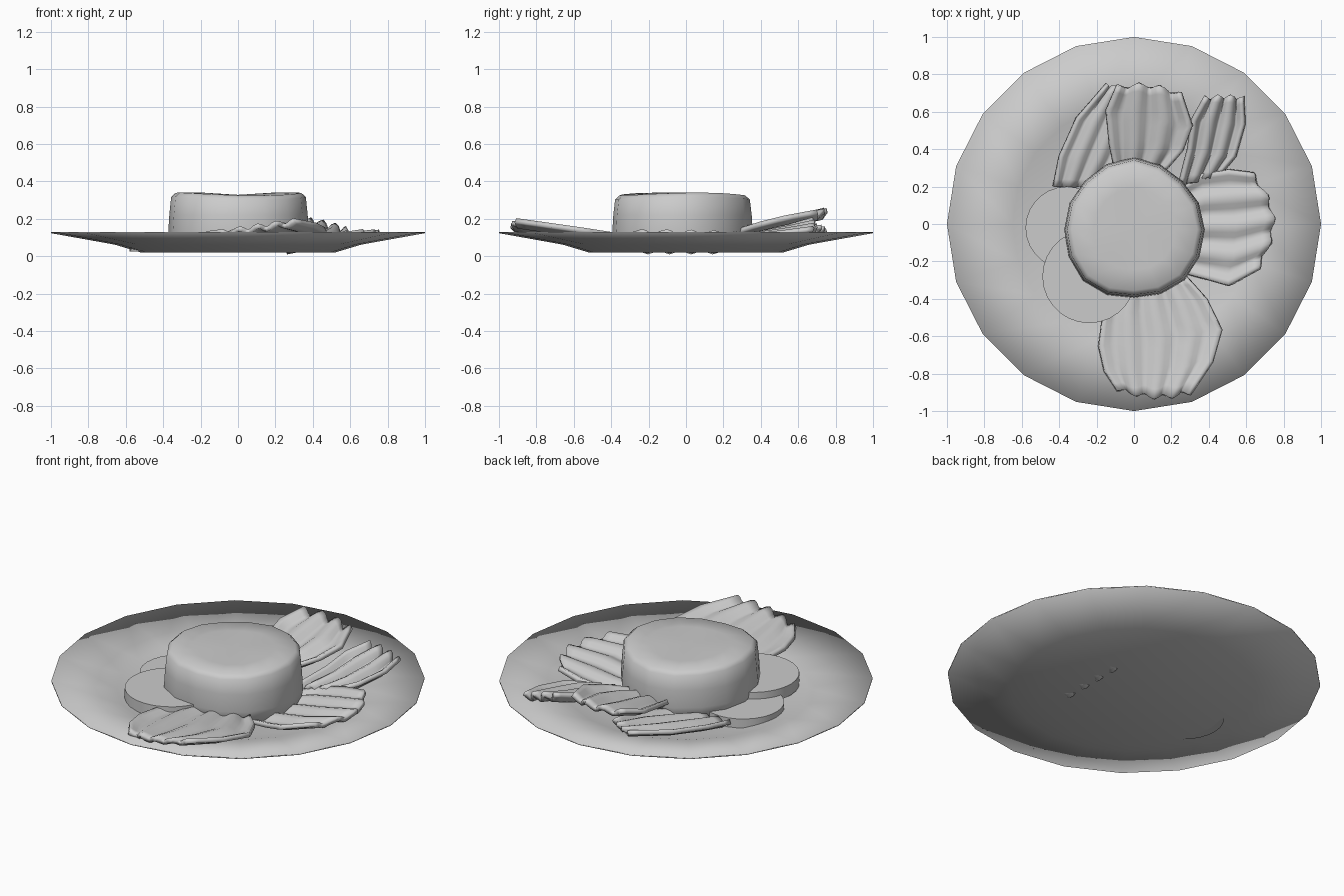
import bpy, bmesh
from math import sin, cos, pi, tau
from mathutils import Vector

if "Cube" in bpy.data.objects:
    bpy.data.objects.remove(bpy.data.objects["Cube"])


def finish(name, bm, angle=None):
    bmesh.ops.recalc_face_normals(bm, faces=bm.faces)
    me = bpy.data.meshes.new(name)
    bm.to_mesh(me)
    bm.free()
    ob = bpy.data.objects.new(name, me)
    bpy.context.collection.objects.link(ob)
    bpy.ops.object.select_all(action='DESELECT')
    ob.select_set(True)
    bpy.context.view_layer.objects.active = ob
    if angle:
        bpy.ops.object.shade_smooth_by_angle(angle=angle)
    else:
        bpy.ops.object.shade_smooth()
    return ob


def lathe(name, profile, sides, centre=(0, 0), angle=None, wobble=None):
    """Revolve (radius, z) pairs; end points on the axis become poles."""
    bm = bmesh.new()
    rings = []
    for r, z in profile:
        ring = []
        for i in range(1 if r == 0 else sides):
            a = tau * i / sides
            k, dz = wobble(a, z) if wobble and r else (1, 0)
            ring.append(bm.verts.new((centre[0] + r * k * cos(a),
                                      centre[1] + r * k * sin(a), z + dz)))
        rings.append(ring)
    for p, q in zip(rings, rings[1:]):
        for i in range(sides):
            j = (i + 1) % sides
            if len(p) == 1:
                bm.faces.new((p[0], q[i], q[j]))
            elif len(q) == 1:
                bm.faces.new((p[i], p[j], q[0]))
            else:
                bm.faces.new((p[i], p[j], q[j], q[i]))
    return finish(name, bm, angle)


def along(pts, t):
    f = t * (len(pts) - 1)
    i = min(int(f), len(pts) - 2)
    return Vector(pts[i]).lerp(Vector(pts[i + 1]), f - i)


def crisp(name, edge_a, edge_b, base_z, tip_a, tip_b, bulge, waves, amp):
    """Ridged slice spanned between two edge curves running from base to tip."""
    nu, nv = waves * 6, 12
    bm = bmesh.new()
    mid0 = (Vector(edge_a[0]) + Vector(edge_b[0])) / 2
    mid1 = (Vector(edge_a[-1]) + Vector(edge_b[-1])) / 2
    out = (mid1 - mid0).normalized()
    grid = []
    for j in range(nv + 1):
        v = j / nv
        a, b = along(edge_a, v), along(edge_b, v)
        row = []
        for i in range(nu + 1):
            u = i / nu
            ripple = cos(tau * waves * u)
            p = a.lerp(b, u) + out * v ** 2 * (bulge * sin(pi * u) + 0.012 * ripple)
            z = base_z + v * (tip_a + (tip_b - tip_a) * u - base_z) + amp * ripple
            row.append(bm.verts.new((p.x, p.y, z)))
        grid.append(row)
    for r, s in zip(grid, grid[1:]):
        for i in range(nu):
            bm.faces.new((r[i], r[i + 1], s[i + 1], s[i]))
    ob = finish(name, bm)
    mod = ob.modifiers.new("thickness", 'SOLIDIFY')
    mod.thickness, mod.offset = 0.026, 0
    return ob


# Twenty-sided dinner plate
lathe("plate", [(0, .02), (.52, .02), (.66, .062), (1, .123), (1, .13),
                (.65, .074), (.51, .032), (0, .032)], 20)

# Thick, slightly uneven patty
def uneven(a, z):
    return (1 + .02 * cos(3 * a + 1.2) + .012 * sin(5 * a),
            .008 * sin(2 * a + 1) if z > .3 else 0)

lathe("patty", [(0, .025), (.36, .025), (.376, .12), (.37, .22), (.36, .31),
                (.335, .332), (.22, .333), (0, .328)], 16, (0, -.03), wobble=uneven)

# Two round vegetable slices
for n, (x, y, r, z0, z1) in enumerate([(-.36, -.02, .22, .025, .085),
                                       (-.24, -.28, .25, .06, .125)]):
    lathe(f"round_slice_{n + 1}", [(0, z0), (r, z0), (r, z1), (0, z1)], 28,
          (x, y), angle=.6)

# Ridged crisps fanned around the patty
crisp("crisp_front",
      [(-.1, -.32), (-.17, -.5), (-.19, -.65), (-.16, -.78), (-.09, -.88)],
      [(.28, -.28), (.39, -.4), (.47, -.56), (.42, -.73), (.3, -.9)],
      .08, .12, .18, .035, 4, .012)
crisp("crisp_right",
      [(.26, .2), (.36, .27), (.5, .29), (.63, .27)],
      [(.26, -.26), (.4, -.3), (.5, -.33), (.66, -.24)],
      .036, .11, .12, .1, 4, .014)
crisp("crisp_back_right",
      [(.24, .2), (.29, .4), (.31, .55), (.38, .67)],
      [(.46, .27), (.54, .36), (.59, .53), (.58, .67)],
      .07, .18, .13, .01, 3, .02)
crisp("crisp_back",
      [(-.1, .28), (-.13, .42), (-.15, .6), (-.09, .73)],
      [(.16, .28), (.26, .39), (.31, .52), (.25, .69)],
      .12, .23, .22, .03, 3, .018)
crisp("crisp_back_left",
      [(-.43, .2), (-.4, .36), (-.31, .56), (-.15, .74)],
      [(-.18, .2), (-.08, .35), (-.02, .5), (-.02, .69)],
      .055, .125, .15, .01, 3, .014)
